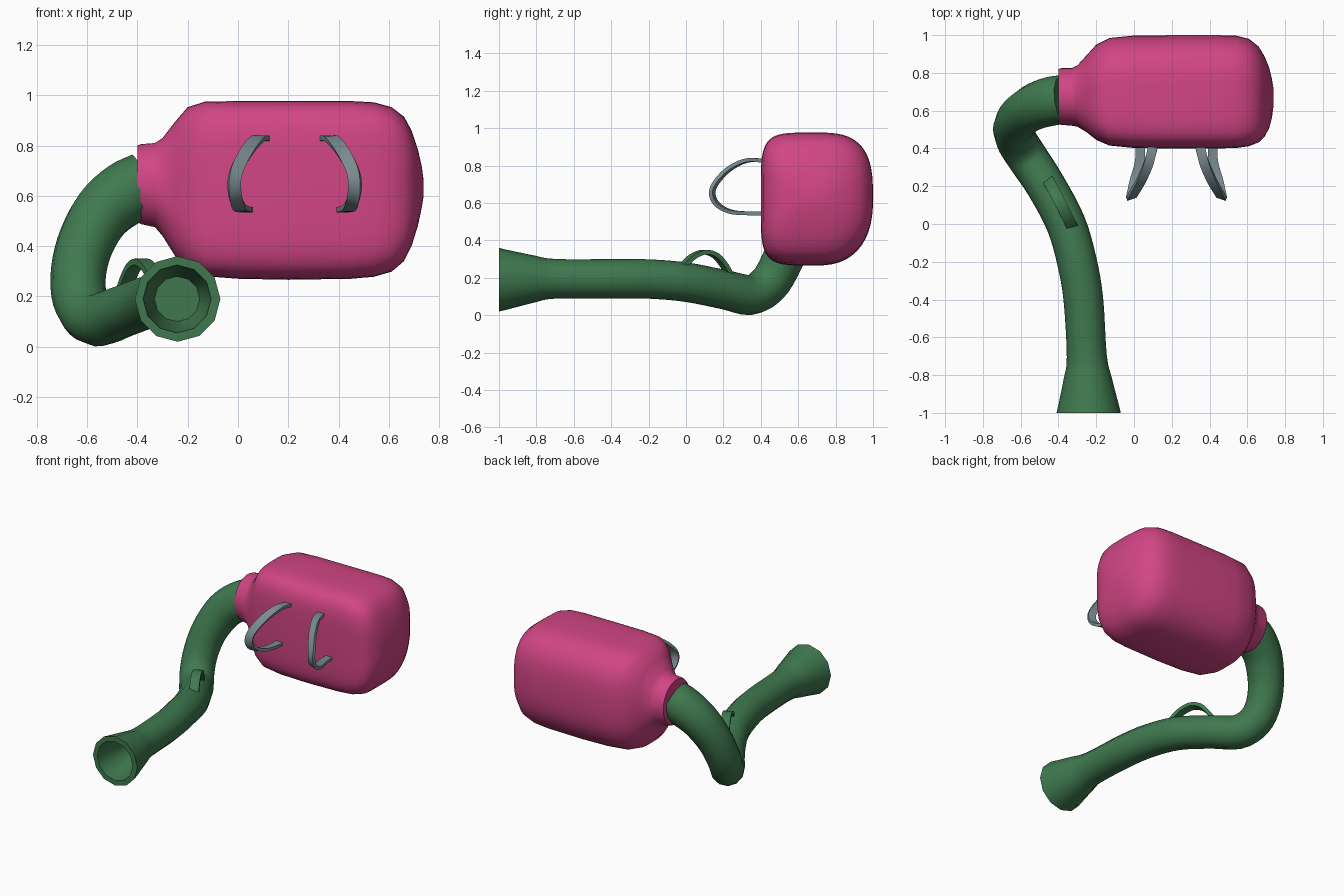
import bpy, bmesh, math
from mathutils import Vector

if "Cube" in bpy.data.objects:
    bpy.data.objects.remove(bpy.data.objects["Cube"])


def material(name, color):
    m = bpy.data.materials.new(name)
    m.diffuse_color = (*color, 1)
    m.use_nodes = True
    m.node_tree.nodes["Principled BSDF"].inputs["Base Color"].default_value = m.diffuse_color
    return m


PINK = material("pink", (0.64, 0.06, 0.235))
GREEN = material("green", (0.05, 0.19, 0.078))
GREY = material("grey", (0.19, 0.255, 0.275))


def loft(name, rings, mat, angle=50):
    """Skin a list of equal-length closed rings and cap both ends."""
    bm = bmesh.new()
    vs = [[bm.verts.new(p) for p in r] for r in rings]
    n = len(rings[0])
    for a, b in zip(vs, vs[1:]):
        for i in range(n):
            j = (i + 1) % n
            bm.faces.new((a[i], a[j], b[j], b[i]))
    bm.faces.new(vs[0][::-1])
    bm.faces.new(vs[-1])
    bmesh.ops.recalc_face_normals(bm, faces=bm.faces)
    me = bpy.data.meshes.new(name)
    bm.to_mesh(me)
    bm.free()
    me.materials.append(mat)
    ob = bpy.data.objects.new(name, me)
    bpy.context.collection.objects.link(ob)
    bpy.ops.object.select_all(action='DESELECT')
    ob.select_set(True)
    bpy.context.view_layer.objects.active = ob
    bpy.ops.object.shade_smooth_by_angle(angle=math.radians(angle))
    return ob


def spline(pts, steps):
    """Catmull-Rom through points of any dimension."""
    p = [Vector(q) for q in pts]
    p = [2 * p[0] - p[1]] + p + [2 * p[-1] - p[-2]]
    out = []
    for i in range(1, len(p) - 2):
        a, b, c, d = p[i - 1:i + 3]
        for s in range(steps):
            t = s / steps
            out.append(0.5 * (2 * b + (c - a) * t + (2 * a - 5 * b + 4 * c - d) * t * t
                              + (3 * b - a - 3 * c + d) * t ** 3))
    return out + [p[-2]]


def tangents(path):
    last = len(path) - 1
    return [(path[min(i + 1, last)] - path[max(i - 1, 0)]).normalized()
            for i in range(len(path))]


# Engine housing: rounded sections along x (x, y0, y1, z0, z1, squareness)
stations = [
    (-0.40, .53, .82, .495, .80, 0), (-0.385, .525, .825, .487, .806, 0),
    (-0.33, .52, .825, .475, .81, 0), (-0.30, .515, .84, .44, .83, .1),
    (-0.25, .485, .895, .36, .895, .35), (-0.20, .445, .95, .305, .953, .7),
    (-0.13, .415, .985, .28, .975, .95), (0.0, .402, .998, .27, .977, 1),
    (0.2, .40, 1.0, .266, .977, 1), (0.45, .40, 1.0, .27, .977, 1),
    (0.54, .402, .998, .278, .972, 1), (0.61, .412, .98, .298, .953, .95),
    (0.66, .432, .94, .34, .915, .85), (0.69, .46, .89, .40, .86, .75),
    (0.715, .505, .83, .48, .785, .6), (0.73, .56, .77, .55, .72, .4),
    (0.738, .62, .72, .60, .66, .2)]


def housing_ring(x, y0, y1, z0, z1, k, n=48):
    cy, cz, a, b = (y0 + y1) / 2, (z0 + z1) / 2, (y1 - y0) / 2, (z1 - z0) / 2
    ring = []
    for i in range(n):
        t = 2 * math.pi * (i + .5) / n
        c, s = math.cos(t), math.sin(t)
        full = 5.0 if c < 0 else (3.0 if s > 0 else 2.4)
        e = 2 / (2 + (full - 2) * k)
        ring.append((x, cy + a * math.copysign(abs(c) ** e, c),
                     cz + b * math.copysign(abs(s) ** e, s)))
    return ring


loft("engine_housing", [housing_ring(*s) for s in stations], PINK)

# Blower hose: x, y, z, radius, ending in a flared hollow nozzle
hose = [(-.37, .66, .645, .13), (-.45, .647, .607, .129), (-.54, .615, .53, .122),
        (-.61, .56, .40, .114), (-.636, .505, .27, .11), (-.62, .44, .165, .109),
        (-.56, .345, .109, .108), (-.465, .2, .138, .105), (-.36, 0, .177, .105),
        (-.302, -.2, .194, .105), (-.268, -.4, .195, .105), (-.25, -.7, .195, .106),
        (-.245, -.82, .194, .128), (-.24, -1, .19, .17)]
samples = spline(hose, 4)
path = [Vector(q[:3]) for q in samples]
dirs = tangents(path)
dirs[-1] = Vector((0, -1, 0))
radii = [q[3] for q in samples]
# inside of the nozzle
for y, r in ((-1, .135), (-.9, .125), (-.75, .09)):
    path.append(Vector((-.242, y, .19)))
    dirs.append(Vector((0, -1, 0)))
    radii.append(r)
rings, side = [], Vector((0, 0, 1))
N = 12
# carry the frame from the nozzle back to the neck so the hose does not twist
for p, d, r in reversed(list(zip(path, dirs, radii))):
    side = (side - d * side.dot(d)).normalized()
    other = d.cross(side)
    rings.append([p + r * (math.cos(2 * math.pi * i / N) * side
                           + math.sin(2 * math.pi * i / N) * other) for i in range(N)])
loft("blower_hose", rings, GREEN)


def ribbon(name, pts, across, width, thick, mat):
    """Flat strap swept along a path."""
    path = spline(pts, 4)
    rings = []
    for p, d in zip(path, tangents(path)):
        w = (across - d * across.dot(d)).normalized()
        n = d.cross(w)
        w, n = w * width / 2, n * thick / 2
        rings.append([p + w + n, p - w + n, p - w - n, p + w - n])
    return loft(name, rings, mat)


# Grip arch on top of the hose
ribbon("hose_grip", [(-.457, .235, .21), (-.44, .205, .265), (-.415, .16, .318),
                     (-.385, .10, .338), (-.355, .04, .316), (-.332, -.005, .275),
                     (-.325, -.02, .25)],
       Vector((.89, .46, 0)), .06, .024, GREEN)

# Two mirrored shoulder straps
strap = [(.105, .43, .825), (.08, .33, .828), (.04, .235, .785), (0, .165, .715),
         (-.015, .14, .655), (-.01, .165, .595), (.005, .235, .555),
         (.03, .33, .545), (.035, .43, .545)]
MID = .225
for name, s in (("left_strap", 1), ("right_strap", -1)):
    ribbon(name, [(MID + s * (x - MID), y, z) for x, y, z in strap],
           Vector((1, s * .35, 0)), .05, .02, GREY)
